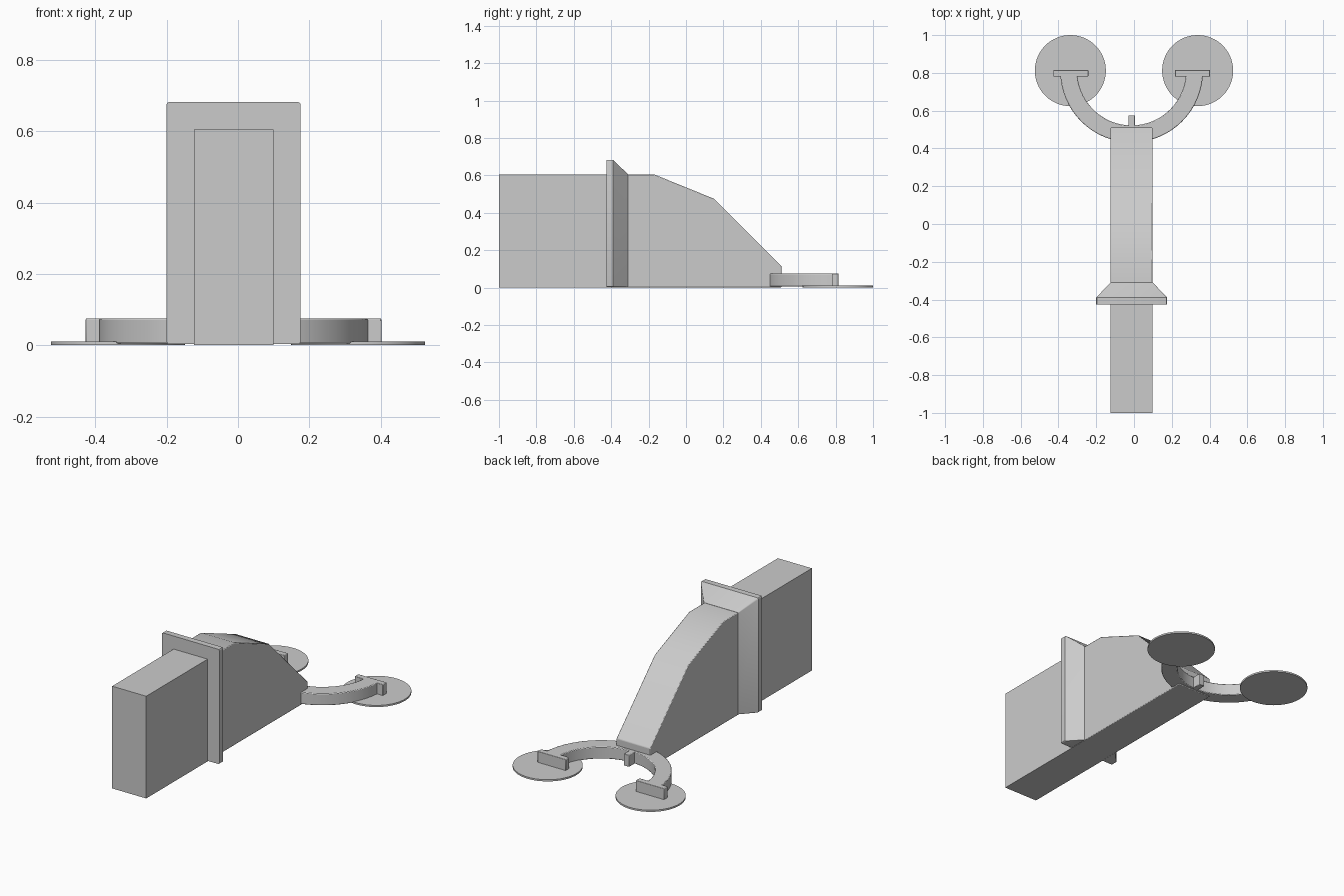
import bpy, bmesh, math

if "Cube" in bpy.data.objects:
    bpy.data.objects.remove(bpy.data.objects["Cube"])

CX = -0.0125  # centre line of the duct and yoke

grey = bpy.data.materials.new("plain grey")
grey.diffuse_color = (0.6, 0.6, 0.6, 1)
grey.use_nodes = True
grey.node_tree.nodes["Principled BSDF"].inputs["Base Color"].default_value = grey.diffuse_color


def finish(name, bm, bevel=0.0):
    bmesh.ops.recalc_face_normals(bm, faces=bm.faces)
    mesh = bpy.data.meshes.new(name)
    bm.to_mesh(mesh)
    bm.free()
    ob = bpy.data.objects.new(name, mesh)
    bpy.context.collection.objects.link(ob)
    mesh.materials.append(grey)
    bpy.ops.object.select_all(action='DESELECT')
    ob.select_set(True)
    bpy.context.view_layer.objects.active = ob
    bpy.ops.object.shade_smooth_by_angle(angle=math.radians(30))
    if bevel:
        mod = ob.modifiers.new("soft edges", 'BEVEL')
        mod.width = bevel
        mod.segments = 2
        mod.limit_method = 'ANGLE'
        mod.angle_limit = math.radians(40)
    return ob


def loft(name, rings, bevel=0.0):
    """Skin matching closed rings of points and cap both ends."""
    bm = bmesh.new()
    loops = [[bm.verts.new(p) for p in ring] for ring in rings]
    n = len(loops[0])
    for a, b in zip(loops, loops[1:]):
        for i in range(n):
            j = (i + 1) % n
            bm.faces.new((a[i], a[j], b[j], b[i]))
    bm.faces.new(loops[0])
    bm.faces.new(loops[-1])
    return finish(name, bm, bevel)


def box(name, x0, x1, y0, y1, z0, z1, bevel=0.0):
    rect = [(x0, z0), (x1, z0), (x1, z1), (x0, z1)]
    return loft(name, [[(x, y, z) for x, z in rect] for y in (y0, y1)], bevel)


def section(y, half, top, r):
    """Upright rectangle with rounded corners."""
    pts = []
    corners = [(half, top, 0), (-half, top, 90), (-half, 0.003, 180), (half, 0.003, 270)]
    for x, z, start in corners:
        ox = x - math.copysign(r, x)
        oz = z - r if z > 0.1 else z + r
        for k in range(4):
            a = math.radians(start + 30 * k)
            pts.append((CX + ox + r * math.cos(a), y, oz + r * math.sin(a)))
    return pts


# rear block
box("rear_block", CX - 0.1115, CX + 0.1115, -1.0, -0.40, 0, 0.605)

# sloping nose, a side profile given width
profile = [(-0.42, 0), (-0.42, 0.605), (-0.17, 0.605), (0.15, 0.475), (0.51, 0.115), (0.51, 0)]
loft("sloping_nose", [[(CX + s * 0.1115, y, z) for y, z in profile] for s in (-1, 1)], 0.004)

# collar plate with its taper
loft("collar", [section(-0.425, 0.188, 0.682, 0.008),
                section(-0.39, 0.188, 0.682, 0.008),
                section(-0.31, 0.112, 0.606, 0.004)])

# half-ring yoke
R_OUT, R_IN, YC = 0.378, 0.288, 0.81
rings = []
for i in range(33):
    a = math.pi + math.pi * i / 32
    c, s = math.cos(a), math.sin(a)
    rings.append([(CX + r * c, YC + r * s, z)
                  for r, z in ((R_IN, 0.005), (R_OUT, 0.005), (R_OUT, 0.075), (R_IN, 0.075))])
loft("yoke", rings, 0.004)

# centre peg
box("centre_peg", CX - 0.0175, CX + 0.0175, 0.50, 0.575, 0.005, 0.075, 0.003)

# end bars and round foot pads
for side, s in (("left", -1), ("right", 1)):
    x = CX + s * 0.322
    box(side + "_end_bar", x - 0.0925, x + 0.0925, 0.78, 0.815, 0.005, 0.075, 0.003)
    px = s * 0.337
    circle = [(0.188 * math.cos(t * math.tau / 64), 0.188 * math.sin(t * math.tau / 64)) for t in range(64)]
    loft(side + "_foot_pad", [[(px + u, 0.812 + v, z) for u, v in circle] for z in (0, 0.01)])
